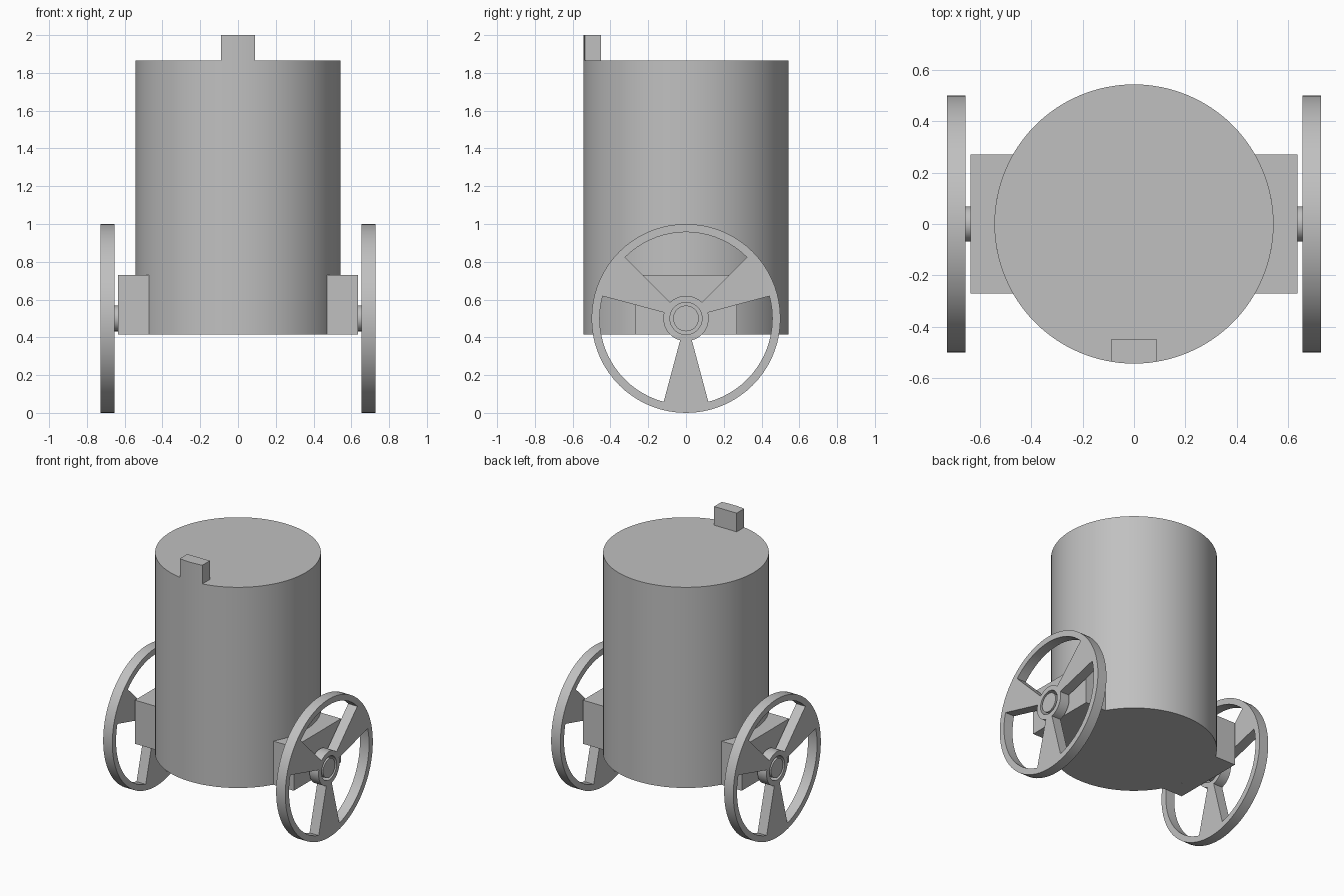
import bpy, bmesh, math
from mathutils import Vector

if "Cube" in bpy.data.objects:
    bpy.data.objects.remove(bpy.data.objects["Cube"], do_unlink=True)

grey = bpy.data.materials.new("plain grey")
grey.use_nodes = True
COLOUR = (0.53, 0.53, 0.53, 1)
grey.diffuse_color = COLOUR
grey.node_tree.nodes["Principled BSDF"].inputs["Base Color"].default_value = COLOUR

BODY_R, BODY_BOTTOM, BODY_TOP = 0.543, 0.415, 1.865
WHEEL_Z = 0.5


def finish(name, bm):
    bmesh.ops.recalc_face_normals(bm, faces=bm.faces)
    mesh = bpy.data.meshes.new(name)
    bm.to_mesh(mesh)
    bm.free()
    mesh.materials.append(grey)
    obj = bpy.data.objects.new(name, mesh)
    bpy.context.collection.objects.link(obj)
    bpy.ops.object.select_all(action="DESELECT")
    obj.select_set(True)
    bpy.context.view_layer.objects.active = obj
    bpy.ops.object.shade_smooth_by_angle(angle=math.radians(30))
    return obj


def extrude(bm, offset):
    """Thicken all flat faces of bm into a solid."""
    out = bmesh.ops.extrude_face_region(bm, geom=bm.faces[:], use_keep_orig=True)
    verts = [g for g in out["geom"] if isinstance(g, bmesh.types.BMVert)]
    bmesh.ops.translate(bm, verts=verts, vec=offset)


def prism(name, outline, offset):
    bm = bmesh.new()
    bm.faces.new([bm.verts.new(p) for p in outline])
    extrude(bm, Vector(offset))
    return finish(name, bm)


def body_arc(start, end, z, steps):
    """Points along the body's round wall, angles in degrees."""
    angles = [math.radians(start + (end - start) * i / steps) for i in range(steps + 1)]
    return [(BODY_R * math.cos(a), BODY_R * math.sin(a), z) for a in angles]


# Round body
prism("body", body_arc(0, 356.25, BODY_BOTTOM, 95), (0, 0, BODY_TOP - BODY_BOTTOM))

# Tab on the front of the rim, its front following the round wall
half = math.degrees(math.asin(0.09 / BODY_R))
prism("front_tab",
      body_arc(270 - half, 270 + half, BODY_TOP, 6) + [(0.09, -0.45, BODY_TOP), (-0.09, -0.45, BODY_TOP)],
      (0, 0, 2 - BODY_TOP))


def make_wheel(name, side):
    """Rim, hub and three wedge spokes as cells of a polar grid, then thickened."""
    bm = bmesh.new()
    n, radii = 72, (0.085, 0.12, 0.457, 0.5)
    rings = [[bm.verts.new((side * 0.655,
                            r * math.cos(math.tau * i / n),
                            WHEEL_Z + r * math.sin(math.tau * i / n))) for i in range(n)]
             for r in radii]
    for k in range(3):
        for i in range(n):
            spoke = 15 < (i + 0.5) * 360 / n % 120 < 45
            if k != 1 or spoke:
                j = (i + 1) % n
                bm.faces.new((rings[k][i], rings[k][j], rings[k + 1][j], rings[k + 1][i]))
    extrude(bm, Vector((side * 0.073, 0, 0)))
    return finish(name, bm)


# Axle blocks, axles and wheels on both sides
spread = math.degrees(math.asin(0.27 / BODY_R))
for label, side in (("left", 1), ("right", -1)):
    arc = [(side * x, y, z) for x, y, z in body_arc(-spread, spread, BODY_BOTTOM, 16)]
    prism(label + "_axle_block",
          arc + [(side * 0.635, 0.27, BODY_BOTTOM), (side * 0.635, -0.27, BODY_BOTTOM)],
          (0, 0, 0.73 - BODY_BOTTOM))
    circle = [(side * 0.635, 0.068 * math.cos(math.tau * i / 48),
               WHEEL_Z + 0.068 * math.sin(math.tau * i / 48)) for i in range(48)]
    prism(label + "_axle", circle, (side * 0.093, 0, 0))
    make_wheel(label + "_wheel", side)
